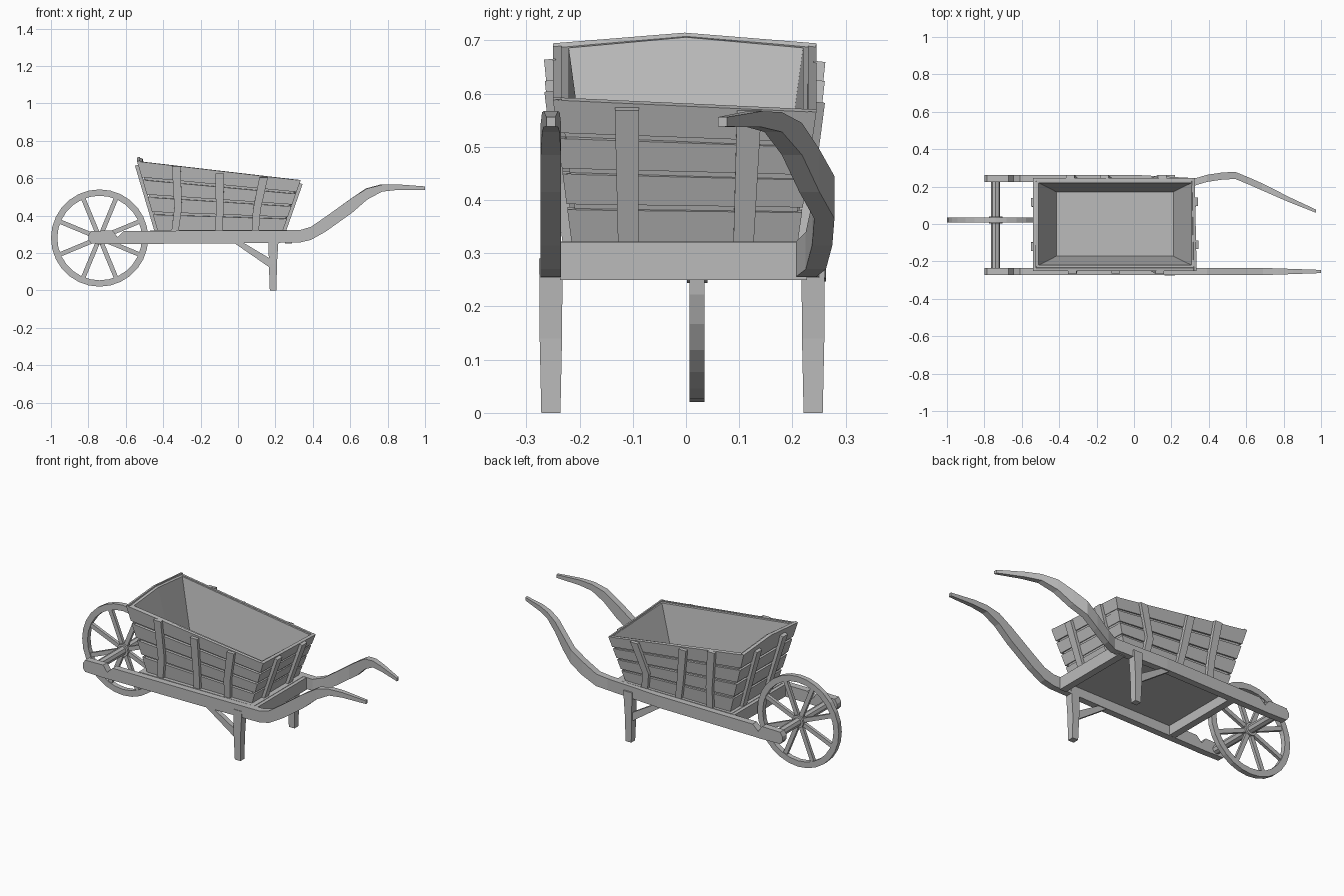
import bpy, bmesh, math
from mathutils import Vector, Matrix

if "Cube" in bpy.data.objects:
    bpy.data.objects.remove(bpy.data.objects["Cube"])

mat = bpy.data.materials.new("weathered_grey_wood")
mat.use_nodes = True
GREY = (0.5, 0.5, 0.5, 1)
mat.diffuse_color = GREY
bsdf = mat.node_tree.nodes["Principled BSDF"]
bsdf.inputs["Base Color"].default_value = GREY
bsdf.inputs["Roughness"].default_value = 0.9


def finish(name, bm):
    bmesh.ops.recalc_face_normals(bm, faces=bm.faces)
    mesh = bpy.data.meshes.new(name)
    bm.to_mesh(mesh)
    bm.free()
    mesh.materials.append(mat)
    obj = bpy.data.objects.new(name, mesh)
    bpy.context.collection.objects.link(obj)
    return obj


def loft(bm, loops, cap=True):
    """Skin a row of equal-length point loops."""
    rings = [[bm.verts.new(p) for p in loop] for loop in loops]
    n = len(rings[0])
    for a, b in zip(rings, rings[1:]):
        for i in range(n):
            j = (i + 1) % n
            bm.faces.new((a[i], a[j], b[j], b[i]))
    if cap:
        bm.faces.new(rings[0])
        bm.faces.new(rings[-1])


def prism(bm, pts, offset):
    loft(bm, [pts, [Vector(p) + offset for p in pts]])


def box(bm, x0, x1, y0, y1, z0, z1):
    prism(bm, [(x0, y0, z0), (x1, y0, z0), (x1, y1, z0), (x0, y1, z0)],
          Vector((0, 0, z1 - z0)))


# Tray corners: wheel end right, handle end right, handle end left, wheel end left
BOT = [Vector(p) for p in ((-.43, -.215, .32), (.24, -.215, .32), (.24, .21, .32), (-.43, .21, .32))]
TOP = [Vector(p) for p in ((-.54, -.25, .69), (.335, -.25, .588), (.325, .245, .565), (-.54, .245, .69))]
CROWN = Vector((0, 0, .02))


def on_side(s, u, t):
    a, b = s, (s + 1) % 4
    return BOT[a].lerp(TOP[a], t).lerp(BOT[b].lerp(TOP[b], t), u)


def side_normal(s):
    return (on_side(s, 1, .5) - on_side(s, 0, .5)).cross(
        on_side(s, .5, 1) - on_side(s, .5, 0)).normalized()


SIDES = ["right_side", "handle_end", "left_side", "wheel_end"]

# Four slats on each side of the tray, the wheel end one crowned
for s, label in enumerate(SIDES):
    bm = bmesh.new()
    for k in range(4):
        t0 = k * .25 + (.02 if k else 0)
        t1 = k * .25 + (.23 if k < 3 else .25)
        pts = [on_side(s, 0, t0), on_side(s, 1, t0), on_side(s, 1, t1), on_side(s, 0, t1)]
        if s == 3 and k == 3:
            pts.insert(3, on_side(s, .5, t1) + CROWN)
        prism(bm, pts, side_normal(s) * -.016)
    finish(label + "_slats", bm)

# Battens: centre line as (position along side, height) on each side
BATTENS = {
    0: [[(.14, 0), (.2, .35), (.24, 1)], [(.49, 0), (.5, .35), (.505, .96)],
        [(.78, 0), (.765, .38), (.775, .98)]],
    1: [[(.25, 0), (.28, .97)], [(.76, 0), (.745, .99)]],
    2: [[(.2, 0), (.24, .35), (.2, .98)], [(.52, 0), (.54, .35), (.56, .97)],
        [(.82, 0), (.79, .35), (.77, 1)]],
    3: [[(.25, 0), (.26, .95)], [(.75, 0), (.74, .95)]],
}
for s, rows in BATTENS.items():
    bm = bmesh.new()
    n = side_normal(s)
    along = (BOT[(s + 1) % 4] - BOT[s]).normalized()
    for row in rows:
        loops = []
        for u, t in row:
            p = on_side(s, u, t)
            w = along * (.019 + .004 * t)
            loops.append([p - w - n * .005, p + w - n * .005, p + w + n * .017, p - w + n * .017])
        loft(bm, loops)
    finish(SIDES[s] + "_battens", bm)


# Smooth inner lining with floor
def ring(x0, x1, y, z_wheel, z_handle, z_left, crown):
    return [(x0, -y, z_wheel), (x1, -y, z_handle), (x1, y, z_left),
            (x0, y, z_wheel), (x0, 0, z_wheel + crown)]


bm = bmesh.new()
loft(bm, [ring(-.42, .23, .2, .31, .31, .31, 0),
          ring(-.528, .32, .236, .688, .587, .565, .02),
          ring(-.51, .308, .22, .686, .587, .566, .02),
          ring(-.415, .21, .172, .33, .33, .33, 0)])
finish("tray_lining", bm)

# Floor board and cross bars tying the two beams
bm = bmesh.new()
box(bm, -.45, .27, -.237, .227, .305, .322)
finish("floor_board", bm)
bm = bmesh.new()
box(bm, -.47, -.43, -.237, .227, .25, .32)
box(bm, .25, .29, -.237, .227, .25, .32)
finish("cross_bars", bm)

# Beams curving into handles: x, low z, high z, y shift of left handle
RAIL = [(-.8, .27, .295, 0), (-.785, .25, .318, 0), (-.67, .247, .32, 0), (-.645, .247, .285, 0),
        (-.61, .248, .318, 0), (0, .252, .32, 0), (.33, .256, .322, -.018), (.39, .27, .34, 0),
        (.47, .315, .395, .012), (.54, .365, .445, .016), (.61, .415, .495, -.012),
        (.69, .485, .545, -.045), (.77, .528, .565, -.08), (.85, .537, .567, -.115),
        (1, .538, .556, -.175)]
for name, y, bend in (("right_beam", -.254, 0), ("left_beam", .244, 1)):
    bm = bmesh.new()
    loops = []
    for x, lo, hi, shift in RAIL:
        w = .019 if x < .7 else .019 - (x - .7) * .035
        if bend and x > .6:
            x -= (x - .6) * .07
        c = y + shift * bend
        loops.append([(x, c - w, lo), (x, c + w, lo), (x, c + w, hi), (x, c - w, hi)])
    loft(bm, loops)
    finish(name, bm)

# Tapered legs with a diagonal brace
for label, y in (("right", -.254), ("left", .239)):
    bm = bmesh.new()
    loft(bm, [[(xa, y - w, z), (xb, y - w, z), (xb, y + w, z), (xa, y + w, z)]
              for xa, xb, w, z in ((.17, .206, .018, 0), (.165, .208, .021, .14), (.163, .218, .022, .29))])
    finish(label + "_leg", bm)
    bm = bmesh.new()
    prism(bm, [(-.03, y - .014, .26), (.02, y - .014, .26), (.18, y - .014, .165), (.18, y - .014, .115)],
          Vector((0, .028, 0)))
    finish(label + "_leg_brace", bm)

# Wheel: rim, spokes, hub and axle
CENTRE = Vector((-.74, .021, .28))
SEG = 28
bm = bmesh.new()
loops = []
for i in range(SEG + 1):
    a = math.tau * i / SEG
    d = Vector((math.cos(a), 0, math.sin(a)))
    loops.append([CENTRE + d * r + Vector((0, h, 0))
                  for r, h in ((.226, -.014), (.26, -.014), (.26, .014), (.226, .014))])
loft(bm, loops, cap=False)
bmesh.ops.remove_doubles(bm, verts=bm.verts, dist=.0001)
finish("wheel_rim", bm)

bm = bmesh.new()
for i in range(8):
    turn = Matrix.Rotation(math.tau * (i + .5) / 8, 4, 'Y')
    start = len(bm.verts)
    box(bm, .02, .235, -.009, .009, -.012, .012)
    bm.verts.ensure_lookup_table()
    for v in bm.verts[start:]:
        v.co = CENTRE + turn @ v.co
finish("wheel_spokes", bm)


def cylinder(name, radius, y0, y1, sides):
    bm = bmesh.new()
    m = Matrix.Translation((CENTRE.x, (y0 + y1) / 2, CENTRE.z)) @ Matrix.Rotation(math.pi / 2, 4, 'X')
    bmesh.ops.create_cone(bm, cap_ends=True, segments=sides, radius1=radius, radius2=radius,
                          depth=y1 - y0, matrix=m)
    finish(name, bm)


cylinder("axle", .024, -.245, .235, 8)
cylinder("wheel_hub", .036, .002, .04, 12)
